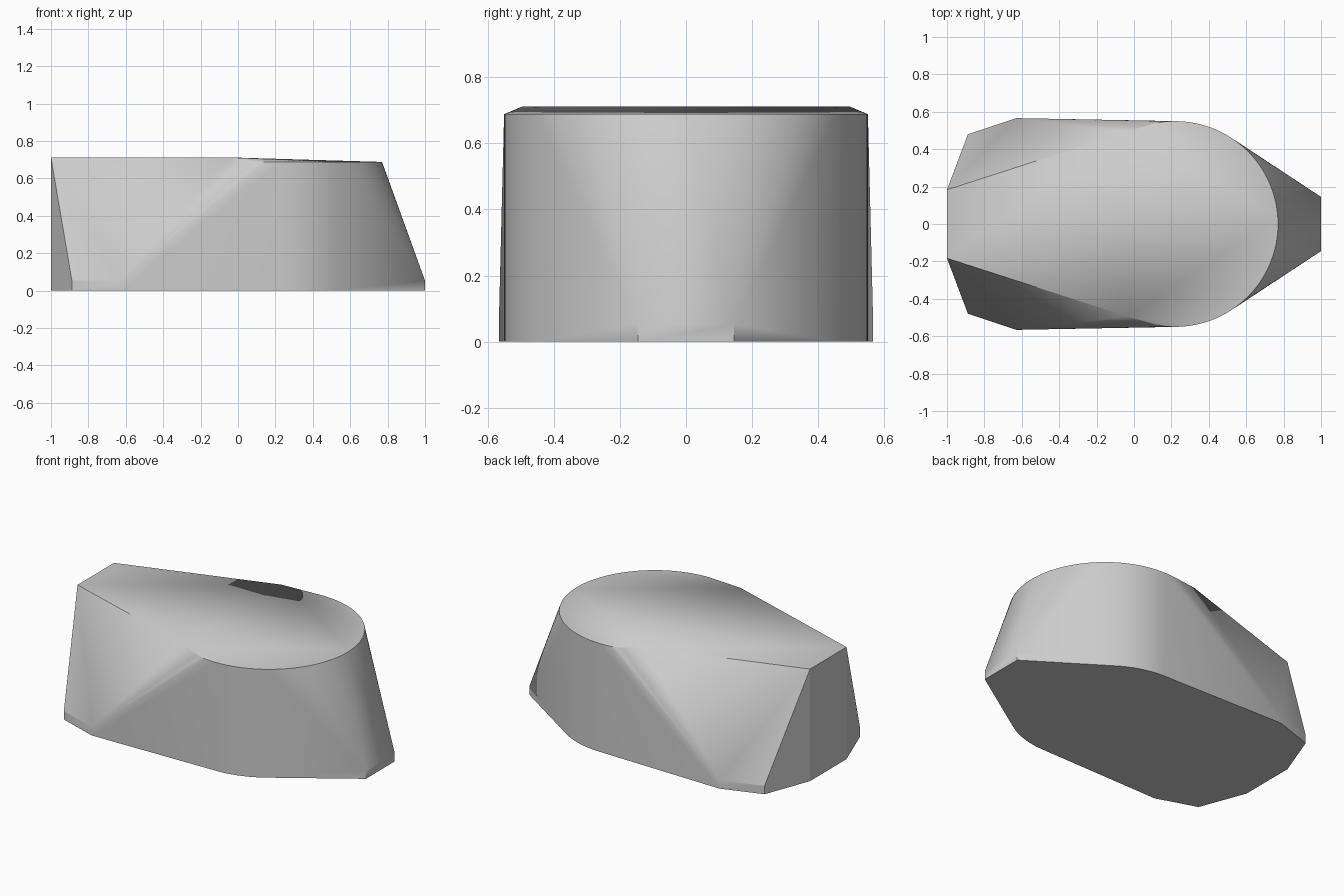
import bpy, bmesh, math

cube = bpy.data.objects.get("Cube")
if cube:
    bpy.data.objects.remove(cube, do_unlink=True)

grey = bpy.data.materials.new("plain grey")
grey.use_nodes = True
colour = (0.6, 0.6, 0.6, 1)
grey.diffuse_color = colour
grey.node_tree.nodes["Principled BSDF"].inputs["Base Color"].default_value = colour

TOP, RIM, LIP = 0.712, 0.688, 0.053
points = []

# Round drum at the wide end
SEGMENTS, RADIUS, CENTRE = 96, 0.55, 0.22
for i in range(SEGMENTS):
    a = math.tau * i / SEGMENTS
    for z in (0, RIM):
        points.append((CENTRE + RADIUS * math.cos(a), RADIUS * math.sin(a), z))

# Mirrored corners: narrow toe, flared heel and the raised flat top
for side in (-1, 1):
    for x, y in ((1, 0.145), (-0.63, 0.566), (-0.888, 0.48)):
        points += [(x, side * y, z) for z in (0, LIP)]
    points += [(-1, side * 0.183, z) for z in (0, TOP)]
    points.append((-0.04, side * 0.493, TOP))

# Stretch one convex skin over everything
bm = bmesh.new()
for p in points:
    bm.verts.new(p)
bmesh.ops.convex_hull(bm, input=bm.verts[:])
bmesh.ops.delete(bm, geom=[v for v in bm.verts if not v.link_faces], context="VERTS")
bmesh.ops.dissolve_limit(bm, angle_limit=math.radians(0.2), verts=bm.verts[:], edges=bm.edges[:])
bmesh.ops.recalc_face_normals(bm, faces=bm.faces[:])

mesh = bpy.data.meshes.new("tapered_block")
bm.to_mesh(mesh)
bm.free()
mesh.materials.append(grey)
block = bpy.data.objects.new("tapered_block", mesh)
bpy.context.collection.objects.link(block)

bpy.ops.object.select_all(action="DESELECT")
block.select_set(True)
bpy.context.view_layer.objects.active = block
bpy.ops.object.shade_smooth_by_angle(angle=math.radians(20))
